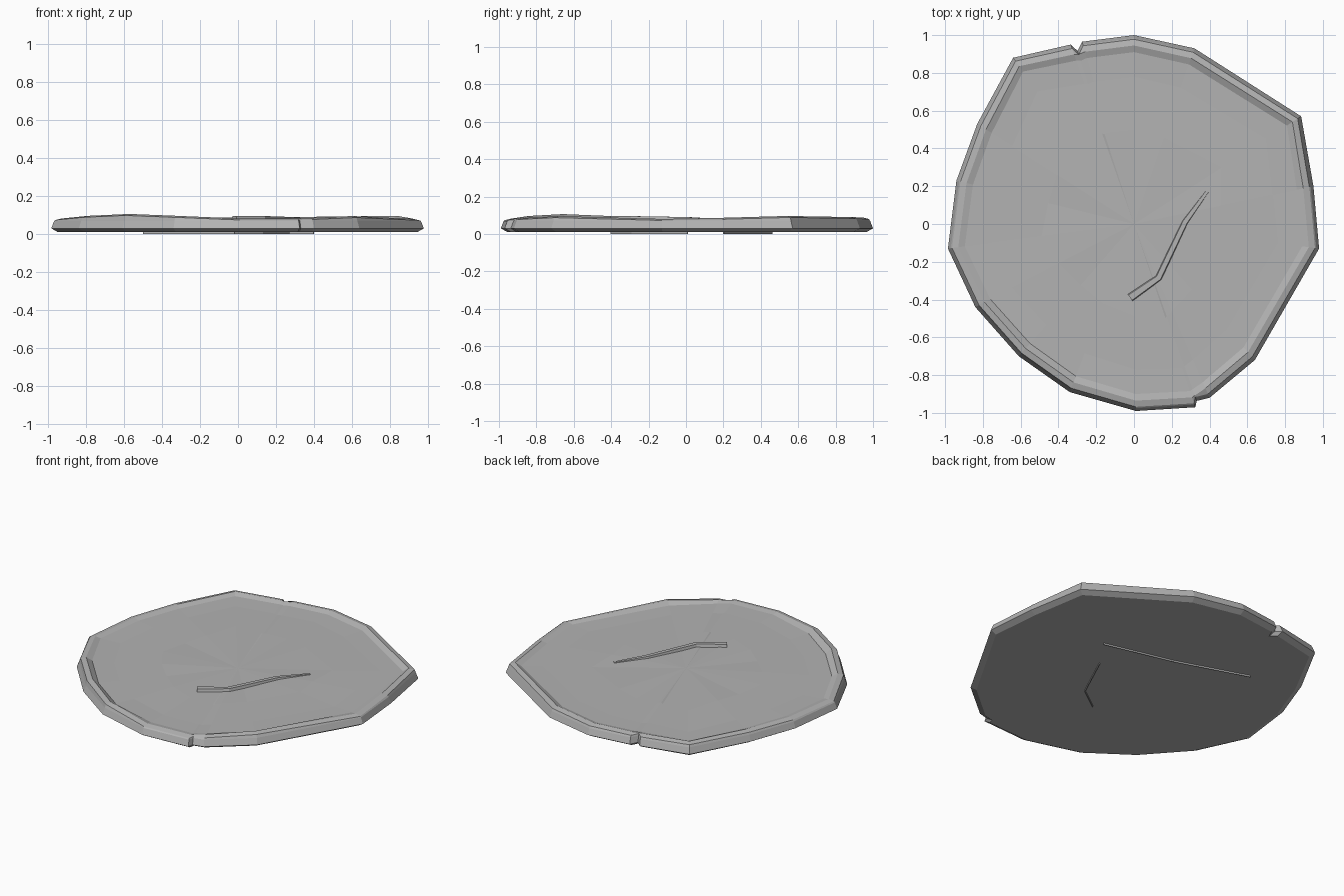
import bpy, bmesh, math
from mathutils import Vector

if "Cube" in bpy.data.objects:
    bpy.data.objects.remove(bpy.data.objects["Cube"])

stone = bpy.data.materials.new("grey stone")
stone.diffuse_color = (0.45, 0.45, 0.45, 1)
stone.use_nodes = True
stone.node_tree.nodes["Principled BSDF"].inputs["Base Color"].default_value = stone.diffuse_color


def make_object(name, bm):
    bmesh.ops.recalc_face_normals(bm, faces=bm.faces)
    mesh = bpy.data.meshes.new(name)
    bm.to_mesh(mesh)
    bm.free()
    mesh.materials.append(stone)
    obj = bpy.data.objects.new(name, mesh)
    bpy.context.collection.objects.link(obj)
    return obj


# Rim outline: x, y, crest height, notch depth
OUTLINE = [
    (0, 1.0, .088, 0), (-.275, .965, .086, 0), (-.31, .95, .086, .035),
    (-.335, .95, .086, 0), (-.64, .88, .09, 0), (-.83, .53, .088, 0),
    (-.94, .23, .085, 0), (-.985, -.13, .082, 0), (-.84, -.44, .096, 0),
    (-.61, -.70, .106, 0), (-.34, -.89, .096, 0), (.01, -.99, .082, 0),
    (.325, -.97, .082, 0), (.34, -.96, .083, .025), (.40, -.92, .085, 0),
    (.64, -.72, .095, 0), (.98, -.13, .08, 0), (.95, .2, .086, 0),
    (.885, .57, .096, 0), (.32, .93, .09, 0)]

# Slab cross-section: inset, fixed height (None = crest), crest offset, notch share
SECTION = [
    (.035, .01, 0, 1), (0, .03, 0, 1), (.015, .068, 0, 1),
    (.022, None, -.008, 1), (.055, None, 0, 0), (.09, .076, 0, 0),
    (.22, .074, 0, 0), (.5, .077, 0, 0)]

bm = bmesh.new()
rings = []
for inset, height, offset, share in SECTION:
    ring = []
    for i, (x, y, crest, notch) in enumerate(OUTLINE):
        p = Vector((x, y))
        p *= 1 - (inset + notch * share) / p.length
        z = crest + offset if height is None else height
        if inset > .2:      # gentle worn unevenness of the top
            z += .003 * math.sin(i * 2.1 + inset * 9)
        ring.append(bm.verts.new((p.x, p.y, z)))
    rings.append(ring)
n = len(OUTLINE)
for a, b in zip(rings, rings[1:]):
    for i in range(n):
        j = (i + 1) % n
        bm.faces.new((a[i], a[j], b[j], b[i]))
bm.faces.new(rings[0])
centre = bm.verts.new((0, 0, .078))
for i in range(n):
    bm.faces.new((rings[-1][i], rings[-1][(i + 1) % n], centre))
make_object("stone_slab", bm)


# Strip following a path of x, y, half width, low z, high z
def strip(name, path, taper):
    bm = bmesh.new()
    pts = [Vector(p[:2]) for p in path]
    loops = []
    for k, (x, y, w, low, high) in enumerate(path):
        d = (pts[min(k + 1, len(pts) - 1)] - pts[max(k - 1, 0)]).normalized()
        side = Vector((-d.y, d.x)) * w
        loops.append([bm.verts.new((x + side.x * s, y + side.y * s, z))
                      for s, z in ((-1, low), (1, low), (taper, high), (-taper, high))])
    for a, b in zip(loops, loops[1:]):
        for i in range(4):
            j = (i + 1) % 4
            bm.faces.new((a[i], a[j], b[j], b[i]))
    bm.faces.new(loops[0])
    bm.faces.new(loops[-1])
    make_object(name, bm)


strip("top_vein", [(-.02, -.39, .028, .06, .095), (.13, -.285, .022, .06, .095),
                   (.27, .01, .02, .06, .09), (.39, .175, .012, .06, .08)], .6)
strip("bottom_vein_short", [(-.02, -.4, .003, 0, .015), (.13, -.29, .003, 0, .015),
                            (.27, .01, .003, 0, .015)], 1)
strip("bottom_vein_long", [(.4, .2, .003, 0, .015), (-.05, .31, .003, 0, .015),
                           (-.5, .46, .003, 0, .015)], 1)
